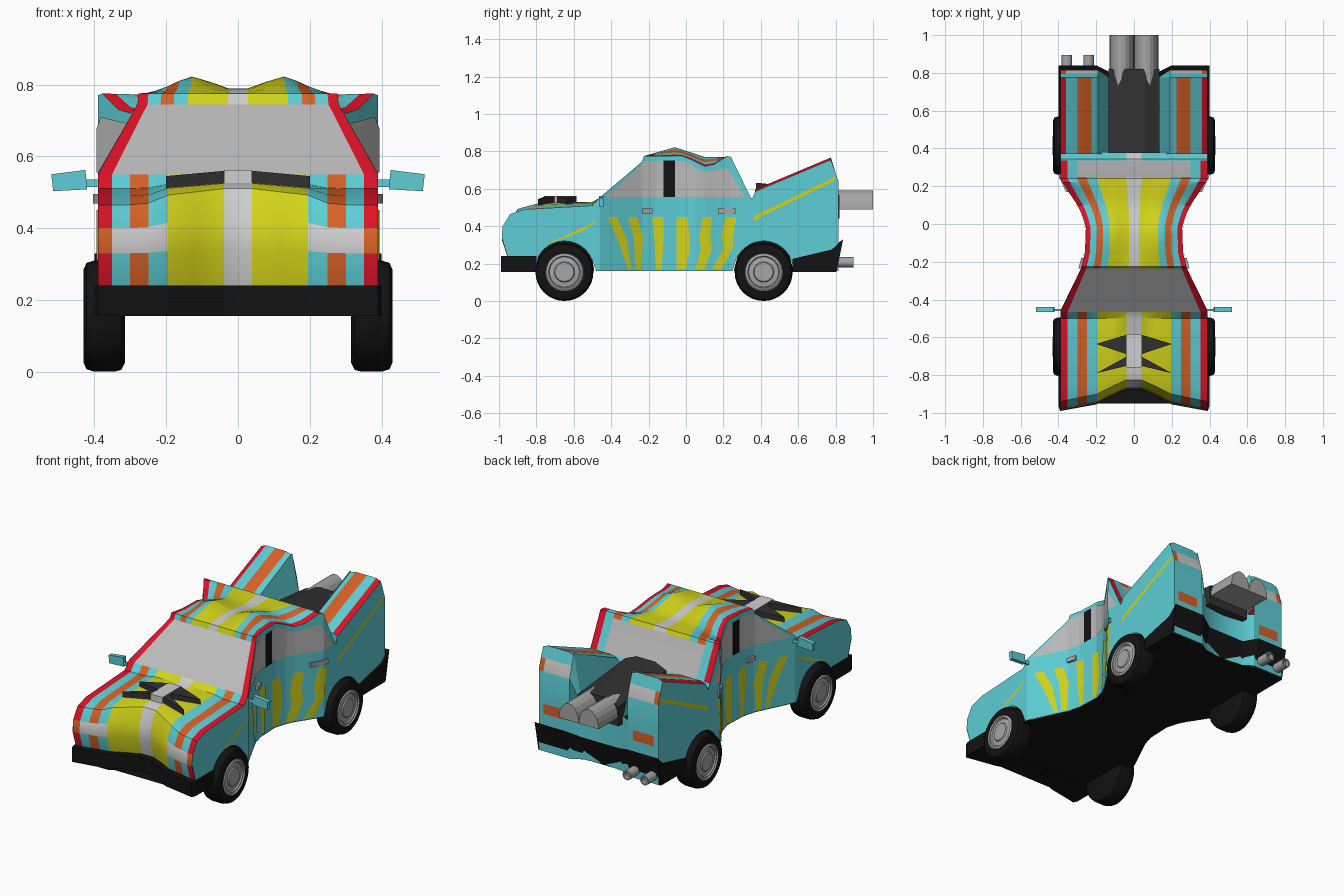
import bpy, bmesh, math
from mathutils import Vector

cube = bpy.data.objects.get("Cube")
if cube:
    bpy.data.objects.remove(cube, do_unlink=True)

# Flat colours
COLOURS = {
    "teal": (.11, .62, .67), "yellow": (.65, .66, .01), "orange": (.68, .12, .02),
    "red": (.72, .006, .02), "light_gray": (.62, .62, .62), "glass": (.5, .5, .5),
    "rim_gray": (.38, .38, .38), "charcoal": (.03, .03, .03), "black": (.006, .006, .006)}
NAMES = list(COLOURS)
MATERIALS = []
for title, rgb in COLOURS.items():
    mat = bpy.data.materials.new(title)
    mat.use_nodes = True
    mat.diffuse_color = (*rgb, 1)
    mat.node_tree.nodes["Principled BSDF"].inputs["Base Color"].default_value = (*rgb, 1)
    MATERIALS.append(mat)
created = []


def finish(name, bm, smooth=True):
    mesh = bpy.data.meshes.new(name)
    bm.to_mesh(mesh)
    bm.free()
    for mat in MATERIALS:
        mesh.materials.append(mat)
    obj = bpy.data.objects.new(name, mesh)
    bpy.context.collection.objects.link(obj)
    if smooth:
        created.append(obj)
    return obj


def sheet(name, rows, pick, centre=(0, -.05, .3), inward=False):
    """Grid of points; pick(row, column) names the colour of each face."""
    bm = bmesh.new()
    grid = [[bm.verts.new(p) for p in row] for row in rows]
    facing = 0
    for r in range(len(rows) - 1):
        for c in range(len(rows[0]) - 1):
            face = bm.faces.new((grid[r][c], grid[r][c + 1], grid[r + 1][c + 1], grid[r + 1][c]))
            face.material_index = NAMES.index(pick(r, c))
            face.normal_update()
            facing += face.normal.dot(face.calc_center_median() - Vector(centre)) * face.calc_area()
    if (facing < 0) != inward:
        bmesh.ops.reverse_faces(bm, faces=bm.faces[:])
    return finish(name, bm)


def prism(name, bottom, top, colour):
    """Closed solid between two matching outlines."""
    bm = bmesh.new()
    low, high = [[bm.verts.new(p) for p in ring] for ring in (bottom, top)]
    bm.faces.new(low)
    bm.faces.new(high)
    for i in range(len(low)):
        j = (i + 1) % len(low)
        bm.faces.new((low[i], low[j], high[j], high[i]))
    bmesh.ops.recalc_face_normals(bm, faces=bm.faces[:])
    for face in bm.faces:
        face.material_index = NAMES.index(colour)
    return finish(name, bm, False)


def box(name, lo, hi, colour):
    ring = [(lo[0], lo[1]), (hi[0], lo[1]), (hi[0], hi[1]), (lo[0], hi[1])]
    return prism(name, [(*p, lo[2]) for p in ring], [(*p, hi[2]) for p in ring], colour)


def lathe(name, profile, colours, origin, axis, steps=32):
    """Spin (radius, distance) pairs around an axis vector."""
    axis = Vector(axis)
    side = axis.orthogonal().normalized()
    other = axis.cross(side)
    rows = []
    for radius, along in profile:
        rows.append([Vector(origin) + axis * along + radius * (
            side * math.cos(math.tau * i / steps) + other * math.sin(math.tau * i / steps))
            for i in range(steps + 1)])
    obj = sheet(name, rows, lambda r, c: colours[r], Vector(origin) + axis * profile[0][1])
    bm = bmesh.new()
    bm.from_mesh(obj.data)
    bmesh.ops.remove_doubles(bm, verts=bm.verts[:], dist=.0001)
    bm.to_mesh(obj.data)
    bm.free()


def lerp(table, t):
    for (a, u), (b, v) in zip(table, table[1:]):
        if t <= b:
            return u + (v - u) * max(0, (t - a) / (b - a))
    return table[-1][1]


# Plan outline, shared by every side surface
PLAN = [(-.46, .39), (-.235, .28), (-.16, .26), (-.02, .255), (.05, .275), (.1, .3), (.16, .34), (.24, .39)]
EDGE = [(-.465, .55), (-.235, .745), (-.225, .775), (-.02, .775), (.03, .755),
        (.1, .72), (.15, .73), (.22, .775), (.24, .77), (.345, .555)]
BELT = [(-.985, .35), (-.98, .4), (-.94, .465), (-.86, .49), (-.5, .51), (-.465, .55),
        (.355, .55), (.37, .585), (.775, .755), (.815, .64)]
SILL = [(-.985, .34), (-.955, .24), (-.95, .16), (.815, .16)]
AXLES = (-.65, .415)
SIDES = (("left", 1), ("right", -1))


def width(y):
    return lerp(PLAN, y)


def arch(y):
    return max(.16 + math.sqrt(max(0, .0256 - (y - axle) ** 2)) for axle in AXLES)


def wall(name, start, end, low, high, colour, offset=0.0):
    """Upright strip on both sides that follows the plan outline."""
    keys = {y for table in (PLAN, EDGE, BELT, SILL) for y, _ in table if start < y < end}
    steps = max(2, int((end - start) / .02))
    ys = sorted(keys | {start + (end - start) * i / steps for i in range(steps + 1)})
    for label, s in SIDES:
        rows = [[(s * (width(y) + offset), y, f(y)) for y in ys] for f in (low, high)]
        sheet(f"{name}_{label}", rows, lambda r, c: colour)


# Side walls, wheel wells and cabin sides
wall("side_panel", -.985, .815, lambda y: max(lerp(SILL, y), arch(y)), lambda y: lerp(BELT, y), "teal")
for axle in AXLES:
    wall("wheel_well", axle - .16, axle + .16, lambda y: .16, arch, "black", -.02)
wall("cabin_side", -.465, .345, lambda y: .55, lambda y: lerp(EDGE, y), "teal")

# Side windows and the post between them
FRONT_GLASS = [(-.43, .557), (-.24, .725), (-.23, .745), (-.12, .75)]
REAR_GLASS = [(-.06, .75), (0, .745), (.05, .715), (.1, .69), (.16, .7), (.22, .71), (.31, .565)]
for label, glass in (("front_side_window", FRONT_GLASS), ("rear_side_window", REAR_GLASS)):
    wall(label, glass[0][0], glass[-1][0], lambda y: .555, lambda y: lerp(glass, y), "glass", .004)
wall("door_post", -.12, -.06, lambda y: .555, lambda y: .75, "black", .006)

# Painted door stripes as rows of (height, start, end), and fender streaks
STRIPES = [
    [(.45, -.42, -.37), (.34, -.37, -.32), (.17, -.31, -.29)],
    [(.45, -.31, -.26), (.34, -.28, -.23), (.17, -.27, -.24)],
    [(.45, -.18, -.12), (.34, -.17, -.12), (.17, -.16, -.13)],
    [(.45, -.05, .01), (.28, -.05, .02), (.17, -.05, .0)],
    [(.45, .09, .14), (.34, .07, .13), (.28, .08, .14), (.17, .05, .1)],
    [(.45, .21, .27), (.34, .19, .25), (.28, .2, .25), (.17, .14, .19)],
    [(.305, -.74, -.735), (.37, -.6, -.56), (.425, -.485, -.475)],
    [(.425, .36, .362), (.455, .365, .41), (.64, .75, .79), (.665, .795, .8)]]
for number, rows in enumerate(STRIPES):
    for label, s in SIDES:
        sheet(f"side_stripe_{number}_{label}",
              [[(s * (width(y) + .004), y, z) for y in (a, (a + b) / 2, b)] for z, a, b in rows],
              lambda r, c: "yellow")

# Lengthwise stripes as fractions of the half width
HALF = [.1, .3, .5, .64, .77, .9, 1]
FRACTIONS = [-f for f in reversed(HALF)] + HALF
HALF_COLOURS = ["yellow", "yellow", "teal", "orange", "teal", "red"]
BANDS = HALF_COLOURS[::-1] + ["light_gray"] + HALF_COLOURS
LAST = len(BANDS) - 1

# Nose and hood: (y, side height, centre height, recess)
HOOD = [(-.955, .235, .235, 1), (-.985, .33, .34, 1), (-.98, .4, .425, 1), (-.94, .465, .51, 1),
        (-.86, .49, .525, .7), (-.5, .51, .53, 0), (-.465, .55, .55, 0)]
RECESS = [(.1, .115), (.3, .08), (.5, .04), (1, 0)]
RISE = [(.1, 1), (.5, .6), (.64, .1), (.77, 0)]


def hood_colour(r, c):
    if r == 1 and BANDS[c] != "yellow" and BANDS[c] != "light_gray":
        return "orange" if c in (0, LAST) else "light_gray"
    return BANDS[c]


sheet("hood", [[(f * .39, y + d * lerp(RECESS, abs(f)), a + (b - a) * lerp(RISE, abs(f)))
                for f in FRACTIONS] for y, a, b, d in HOOD], hood_colour)

# Raised hood scoops around a centre rib
for label, s in SIDES:
    for part, ys in (("front", (-.75, -.79, -.7)), ("rear", (-.585, -.635, -.69))):
        corners = list(zip((.035, .2, .035), ys, (.56, .545, .56)))
        prism(f"{part}_scoop_{label}", [(s * x, y, .5) for x, y, z in corners],
              [(s * x, y, z) for x, y, z in corners], "charcoal")
box("hood_rib", (-.039, -.76, .5), (.039, -.585, .562), "light_gray")


# Windscreen, roof and rear window
def across(y, z):
    return [(f * width(y), y, z) for f in FRACTIONS]


def window_colour(c):
    return "red" if c in (0, LAST) else "glass"


sheet("windscreen", [across(-.465, .55), across(-.235, .745), across(-.225, .775)],
      lambda r, c: BANDS[c] if r else window_colour(c))
CROWN = [(-.225, .775), (-.06, .785), (.1, .76), (.24, .77)]
BUMP = [(-.225, 0), (-.06, .037), (.1, .01), (.24, 0)]
PEAK = [(.1, .1), (.3, .6), (.5, 1), (.64, .75), (.77, .4), (.9, .15), (1, 0)]
roof = []
for y in (-.225, -.15, -.06, -.02, .03, .06, .1, .15, .19, .22, .24):
    side, crown = lerp(EDGE, y), lerp(CROWN, y)
    roof.append([(f * width(y), y, side + (crown - side) * min(1, 2 * (1 - abs(f)))
                  + lerp(BUMP, y) * lerp(PEAK, abs(f))) for f in FRACTIONS])
sheet("roof", roof, lambda r, c: BANDS[c])


def rear_colour(r, c):
    if r == 1:
        return "teal" if c in (1, LAST - 1) else window_colour(c)
    return BANDS[c] if r == 0 or BANDS[c] == "light_gray" else "teal"


sheet("rear_window", [across(y, z) for y, z in
      ((.24, .77), (.25, .745), (.335, .575), (.345, .555), (.38, .55))], rear_colour)

# Tall rear fenders with lamps, and their inner faces
FIN = [(.37, .55), (.37, .585), (.775, .755), (.795, .7), (.815, .63), (.815, .44), (.815, .38), (.815, .16)]
FIN_X = (.39, .36, .3, .225, .19)
FIN_ROWS = [["teal"] * 4, ["red", "teal", "orange", "teal"], ["teal"] * 4, ["orange"] + ["light_gray"] * 3,
            ["teal"] * 4, ["teal", "orange", "orange", "teal"], ["teal"] * 4]
for label, s in SIDES:
    sheet(f"rear_fender_{label}", [[(s * x, y, z + (.012 if r in (1, 2) and 0 < i < 4 else 0))
          for i, x in enumerate(FIN_X)] for r, (y, z) in enumerate(FIN)], lambda r, c: FIN_ROWS[r][c])
    sheet(f"fender_inner_{label}", [[(s * .19, y, z + (.012 if z > .75 else 0)) for y, z in FIN[1:5]],
          [(s * .135, min(y, .78), .48) for y, z in FIN[1:5]]], lambda r, c: "teal", inward=True)
TAIL = [(-.19, .815), (-.13, .78), (0, .765), (.13, .78), (.19, .815)]
sheet("tail_panel", [[(x, y, z) for x, y in TAIL] for z in (.16, .49)], lambda r, c: "teal")

# Engine cover in the bed and twin arched jet outlets
cover = [(-.135, .6), (-.06, .632), (.06, .632), (.135, .6), (.135, .44), (-.135, .44)]
prism("engine_cover", [(x, .375, z) for x, z in cover],
      [(x, .82, z - .045 if z > .5 else z) for x, z in cover], "charcoal")
for label, s in SIDES:
    lobe = [(s * .065 + .065 * math.cos(math.pi * i / 10), .49 + .1 * math.sin(math.pi * i / 10))
            for i in range(11)]
    prism(f"jet_outlet_{label}", [(x, .7, z) for x, z in lobe], [(x, 1, z) for x, z in lobe], "rim_gray")

# Bumpers and underside: (x, y, top height)
FRONT = [(.4, -.8, .24), (.4, -.965, .24), (.39, -.99, .24), (.2, -.955, .24), (.04, -.88, .24)]
REAR = [(.4, .57, .225), (.4, .78, .275), (.4, .84, .33), (.2, .84, .33), (.12, .8, .3)]
for label, path, lean in (("front_bumper", FRONT, 0), ("rear_bumper", REAR, .035)):
    ring = path + [(-x, y, z) for x, y, z in reversed(path)]
    prism(label, [(x, y - (lean if y > .7 else 0), .155) for x, y, z in ring], ring, "black")
stations = [-.95] + [y for y, _ in PLAN] + [.77]
sheet("underside", [[(-width(y), y, .158), (width(y), y, .158)] for y in stations], lambda r, c: "black")

# Wheels
TYRE = [(0, 0), (.13, 0), (.15, .01), (.155, .03), (.155, .085), (.148, .107), (.13, .115), (.103, .115)]
RIM = [(.098, .108), (.085, .114), (.08, .106), (.055, .11), (.05, .116), (0, .116)]
for label, s in SIDES:
    for part, axle in zip(("front", "rear"), AXLES):
        lathe(f"{part}_wheel_{label}", TYRE + RIM, ["black"] * (len(TYRE) - 1) + ["rim_gray"] * len(RIM),
              (s * .315, axle, .155), (s, 0, 0))
    # Door mirrors and handles
    plate = [(.42, .508), (.515, .503), (.52, .55), (.425, .562)]
    prism(f"mirror_{label}", [(s * x, -.465, z) for x, z in plate],
          [(s * x, -.44, z) for x, z in plate], "teal")
    box(f"mirror_arm_{label}", (s * .38, -.46, .515), (s * .43, -.45, .535), "teal")
    for part, start, end in (("front", -.235, -.18), ("rear", .17, .265)):
        inner, outer = [[(s * (width(y) + d), y, z) for y, z in
                         ((start, .468), (end, .468), (end, .495), (start, .495))] for d in (-.01, .014)]
        prism(f"{part}_handle_{label}", inner, outer, "rim_gray")

# Twin exhaust pipes
for label, x in (("outer", -.355), ("inner", -.24)):
    lathe(f"exhaust_{label}", [(.028, .75), (.028, .895), (.02, .895), (.02, .87), (0, .87)],
          ["rim_gray"] * 4, (x, 0, .207), (0, 1, 0), 16)

# Smooth shading with sharp creases
bpy.ops.object.select_all(action="DESELECT")
for obj in created:
    obj.select_set(True)
bpy.context.view_layer.objects.active = created[0]
bpy.ops.object.shade_smooth_by_angle(angle=math.radians(30))
